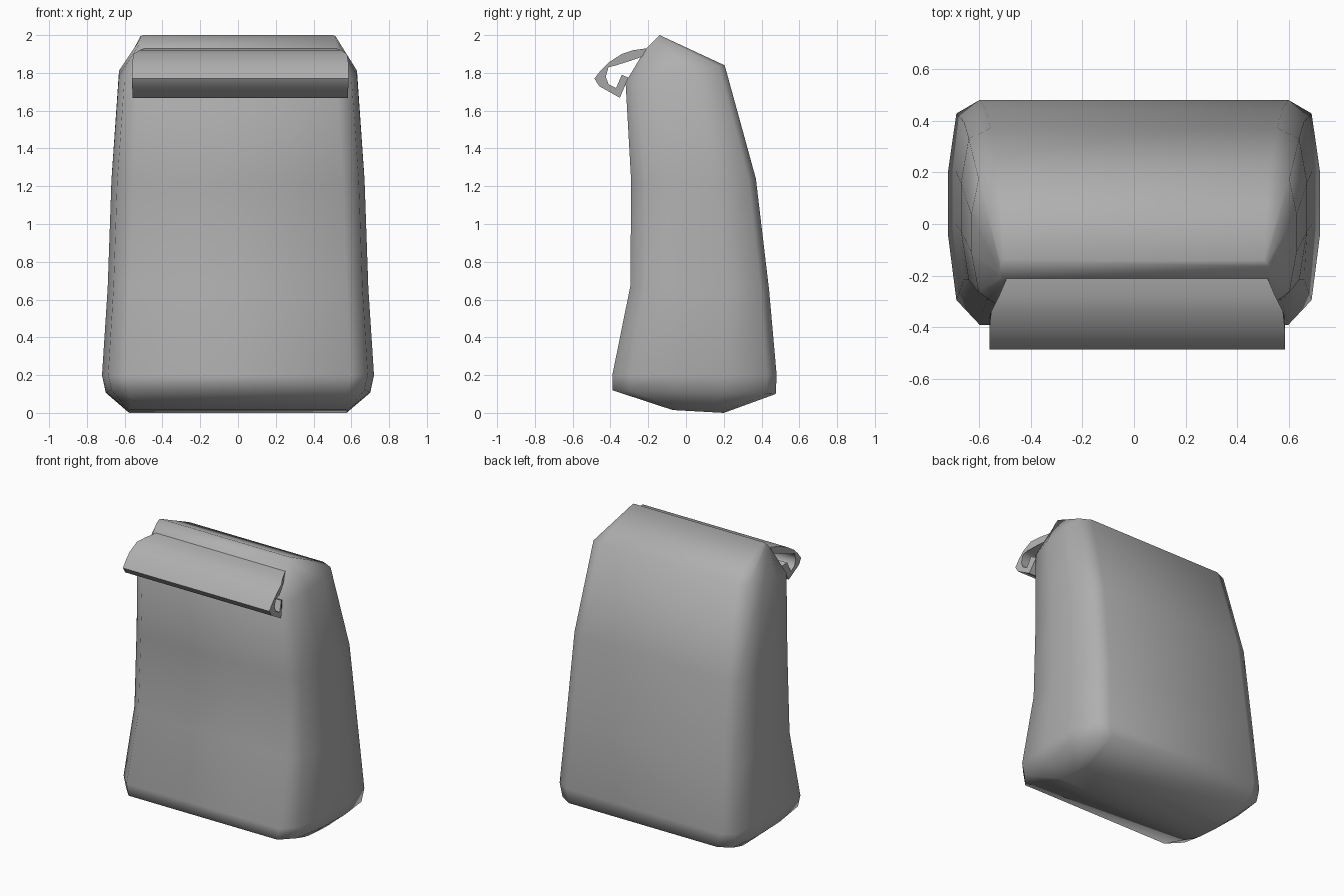
import bpy, bmesh, math

if "Cube" in bpy.data.objects:
    bpy.data.objects.remove(bpy.data.objects["Cube"])

# Mid-grey fabric
fabric = bpy.data.materials.new("grey_fabric")
fabric.diffuse_color = (0.43, 0.43, 0.43, 1)
fabric.use_nodes = True
fabric.node_tree.nodes["Principled BSDF"].inputs["Base Color"].default_value = fabric.diffuse_color


def finish(name, bm, angle):
    bmesh.ops.recalc_face_normals(bm, faces=bm.faces)
    mesh = bpy.data.meshes.new(name)
    bm.to_mesh(mesh)
    bm.free()
    mesh.materials.append(fabric)
    obj = bpy.data.objects.new(name, mesh)
    bpy.context.collection.objects.link(obj)
    bpy.ops.object.select_all(action='DESELECT')
    obj.select_set(True)
    bpy.context.view_layer.objects.active = obj
    bpy.ops.object.shade_smooth_by_angle(angle=math.radians(angle))
    return obj


def loft(bm, rings):
    loops = [[bm.verts.new(p) for p in ring] for ring in rings]
    n = len(loops[0])
    for a, b in zip(loops, loops[1:]):
        for i in range(n):
            j = (i + 1) % n
            bm.faces.new((a[i], a[j], b[j], b[i]))
    bm.faces.new(loops[0])
    bm.faces.new(loops[-1])


# Rounded bag section: fractions of half width and of depth, right side front to back
SECTION = [(0.83, 0.0), (0.955, 0.11), (1.0, 0.4), (1.0, 0.68), (0.955, 0.94), (0.83, 1.0)]


def bag_ring(yf, yb, zf, zb, w, square=0.0):
    right = []
    for fx, t in SECTION:
        fx += (1 - fx) * square
        right.append((w * fx, yf + (yb - yf) * t, zf + (zb - zf) * t))
    return right + [(-x, y, z) for x, y, z in reversed(right)]


# Bag body: front y, back y, front z, back z, half width, squareness
bm = bmesh.new()
loft(bm, [bag_ring(*r) for r in [
    (-0.07, 0.20, 0.015, 0.0, 0.58, 0.9),
    (-0.39, 0.475, 0.12, 0.10, 0.70),
    (-0.39, 0.48, 0.20, 0.20, 0.72),
    (-0.295, 0.44, 0.67, 0.65, 0.69),
    (-0.29, 0.37, 1.22, 1.24, 0.67),
    (-0.32, 0.205, 1.75, 1.84, 0.63),
    (-0.215, -0.14, 1.925, 2.0, 0.52, 0.8),
]])
finish("bag_body", bm, 85)

# Rolled closure flap: hooked strip profile (y, z) swept across the front
PROFILE = [(-0.21, 1.93), (-0.28, 1.92), (-0.34, 1.90), (-0.41, 1.855), (-0.45, 1.815),
           (-0.485, 1.77), (-0.46, 1.73), (-0.35, 1.668), (-0.305, 1.775), (-0.34, 1.79),
           (-0.37, 1.72), (-0.41, 1.74), (-0.425, 1.78), (-0.41, 1.83), (-0.37, 1.84),
           (-0.29, 1.865), (-0.22, 1.89)]


def flap_end(side):
    # The strip narrows toward the seam where it meets the bag
    return [(0.012 + side * min(0.572, 0.505 + max(0, -0.22 - y) * 0.5), y, z) for y, z in PROFILE]


bm = bmesh.new()
loft(bm, [flap_end(-1), flap_end(1)])
finish("closure_flap", bm, 65)
